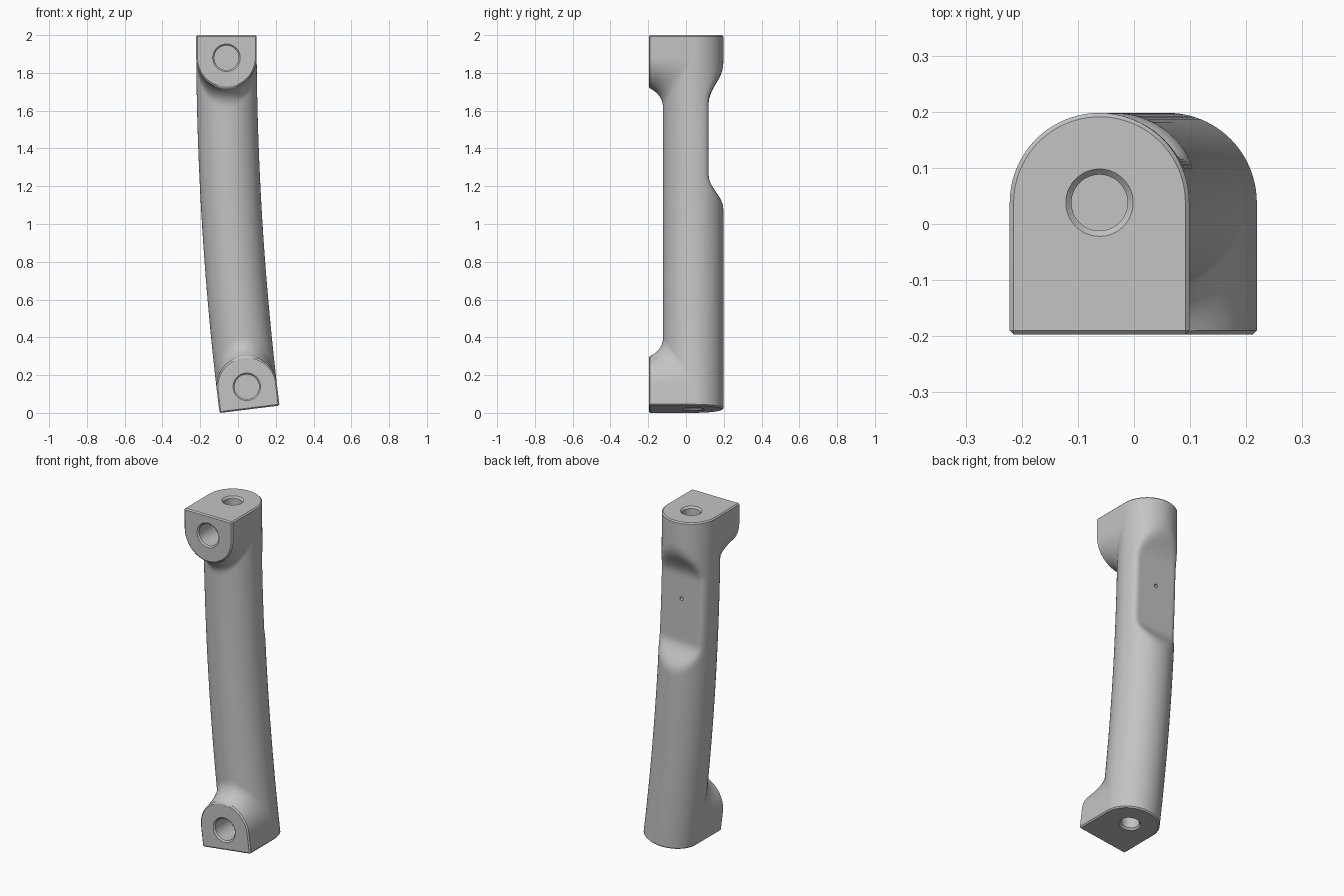
import bpy, bmesh, math
from mathutils import Vector

cube = bpy.data.objects.get("Cube")
if cube:
    bpy.data.objects.remove(cube, do_unlink=True)

# Main dimensions
BEND, RADIUS = 0.1235, 16.08          # total bend angle and bend radius
LENGTH = BEND * RADIUS
R, YC, FACE = 0.16, 0.038, -0.197     # grip radius, grip centre, mounting face
BOSS, FLARE, A0 = 0.12, 0.10, math.radians(25)
COLS, STEPS, ROWS = 48, 8, 90


def axes(s):
    """Point on the bent centre line, its sideways and its downward direction."""
    a = s / RADIUS
    centre = Vector((-0.0615 + RADIUS * (1 - math.cos(a)), 0, 2 - RADIUS * math.sin(a)))
    return (centre, Vector((math.cos(a), 0, math.sin(a))),
            Vector((math.sin(a), 0, -math.cos(a))))


def bend(u, y, s):
    centre, side, _ = axes(s)
    return centre + side * u + Vector((0, y, 0))


def smooth(t):
    t = min(max(t, 0), 1)
    return t * t * (3 - 2 * t)


def back_y(theta, s):
    """Round back, softly cut by the thumb recess."""
    a = YC + R * math.sin(theta)
    ramp = max(1 - smooth((s - 0.10) / 0.26), smooth((s - 0.75) / 0.21))
    b = 0.12 + 0.11 * ramp
    k = 0.03
    h = max(k - abs(a - b), 0) / k
    return min(a, b) - h * h * k / 4


bm = bmesh.new()


def vert(u, y, s):
    return bm.verts.new(bend(u, y, s))


def bridge(row_a, row_b):
    for j in range(len(row_a) - 1):
        bm.faces.new((row_a[j], row_a[j + 1], row_b[j + 1], row_b[j]))


angles = [math.pi * j / COLS for j in range(COLS + 1)]

# Front of the grip, between the flares of the two mounting bosses
front = []
for i in range(ROWS + 1):
    row = []
    for t in angles:
        start = BOSS + (R + FLARE) * math.sin(t)
        s = start + (LENGTH - 2 * start) * i / ROWS
        row.append(vert(R * math.cos(t), YC - R * math.sin(t), s))
    front.append(row)

# Back of the grip, sharing its side edges with the front
back = []
for i in range(-1, ROWS + 2):
    inside = 0 <= i <= ROWS
    s = BOSS + (LENGTH - 2 * BOSS) * i / ROWS if inside else (0 if i < 0 else LENGTH)
    row = []
    for j, t in enumerate(angles):
        if inside and j in (0, COLS):
            row.append(front[i][j])
        else:
            row.append(vert(R * math.cos(t), back_y(t, s), s))
    back.append(row)

for sheet in (front, back):
    for a, b in zip(sheet, sheet[1:]):
        bridge(a, b)

# Mounting bosses: flared wall, face, end cap and flat sides at both ends
bevel_faces = []
for end in (0, 1):
    def place(d):
        return LENGTH - d if end else d

    body_row = front[-1 if end else 0]
    end_row = back[-1 if end else 0]
    rings = []
    for k in range(STEPS):
        a = A0 + (math.pi / 2 - A0) * k / STEPS
        out = FLARE * (1 - math.cos(a) / math.cos(A0))
        drop = (math.sin(a) - math.sin(A0)) / (1 - math.sin(A0))
        ring = []
        for t in angles:
            y = FACE + (YC - R * math.sin(t) - FACE) * drop
            ring.append(vert(R * math.cos(t), y, place(BOSS + (R + out) * math.sin(t))))
        rings.append(ring)
    rings.append(body_row)
    for a, b in zip(rings, rings[1:]):
        bridge(a, b)
    corners = [vert(u, FACE, place(0)) for u in (R, -R)]
    bevel_faces.append(bm.faces.new([corners[0]] + rings[0] + [corners[1]]))
    bevel_faces.append(bm.faces.new(corners + end_row[::-1]))
    for j, corner in ((0, corners[0]), (COLS, corners[1])):
        bm.faces.new([corner] + [ring[j] for ring in rings] + [end_row[j]])

# Fine chamfer around the faces and end caps
bmesh.ops.recalc_face_normals(bm, faces=bm.faces[:])
edges = list({e for f in bevel_faces for e in f.edges})
bmesh.ops.bevel(bm, geom=edges, offset=0.007, offset_type='OFFSET', segments=1,
                profile=0.5, affect='EDGES', clamp_overlap=False)
bmesh.ops.recalc_face_normals(bm, faces=bm.faces[:])


def make_object(name, mesh_bm):
    mesh = bpy.data.meshes.new(name)
    mesh_bm.to_mesh(mesh)
    mesh_bm.free()
    obj = bpy.data.objects.new(name, mesh)
    bpy.context.collection.objects.link(obj)
    return obj


handle = make_object("grip_handle", bm)

metal = bpy.data.materials.new("plain grey")
metal.use_nodes = True
colour = (0.55, 0.55, 0.55, 1)
metal.diffuse_color = colour
for node in metal.node_tree.nodes:
    if node.type == 'BSDF_PRINCIPLED':
        node.inputs["Base Color"].default_value = colour
handle.data.materials.append(metal)

# Countersunk screw holes and the small pin hole
cut = bmesh.new()


def drill(point, outward, radius, depth, sink):
    turn = outward.to_track_quat('Z', 'Y')
    rings = []
    for r, z in ((radius, -depth), (radius, -sink), (radius + 2 * sink, sink)):
        rings.append([cut.verts.new(point + turn @ Vector((r * math.cos(a), r * math.sin(a), z)))
                      for a in (math.tau * n / 48 for n in range(48))])
    for a, b in zip(rings, rings[1:]):
        for n in range(48):
            m = (n + 1) % 48
            cut.faces.new((a[n], a[m], b[m], b[n]))
    cut.faces.new(rings[0][::-1])
    cut.faces.new(rings[-1])


forward = Vector((0, -1, 0))
for s in (BOSS, LENGTH - BOSS):
    drill(bend(0, FACE, s), forward, 0.065, 0.15, 0.008)
drill(bend(0, YC, 0), -axes(0)[2], 0.05, 0.2, 0.01)
drill(bend(0, YC, LENGTH), axes(LENGTH)[2], 0.05, 0.2, 0.01)
drill(bend(0, 0.12, 0.5), -forward, 0.01, 0.05, 0.001)
bmesh.ops.recalc_face_normals(cut, faces=cut.faces[:])
cutter = make_object("hole_cutter", cut)
cutter.hide_render = True
cutter.data.materials.append(metal)

holes = handle.modifiers.new("holes", 'BOOLEAN')
holes.operation = 'DIFFERENCE'
holes.solver = 'EXACT'
holes.object = cutter

for obj in bpy.context.selected_objects:
    obj.select_set(False)
handle.select_set(True)
bpy.context.view_layer.objects.active = handle
bpy.ops.object.modifier_apply(modifier=holes.name)
bpy.data.objects.remove(cutter, do_unlink=True)
bpy.ops.object.shade_smooth_by_angle(angle=math.radians(25))
